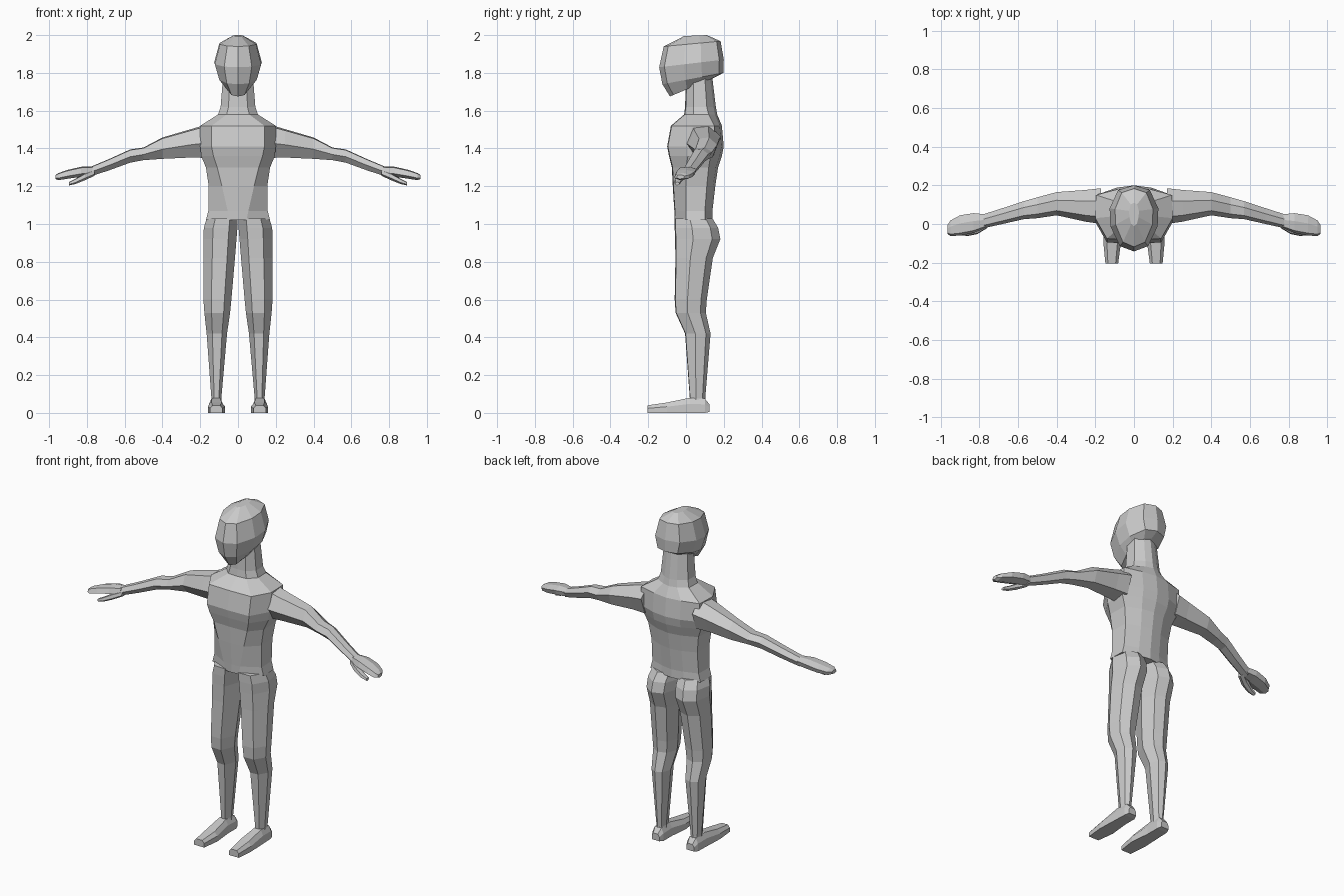
import bpy, bmesh
from mathutils import Vector


def loft(name, rings, mirror=False):
    """Skin a stack of equal-sized rings, cap both ends."""
    bm = bmesh.new()
    loops = [[bm.verts.new(Vector(p)) for p in r] for r in rings]
    n = len(loops[0])
    for a, b in zip(loops, loops[1:]):
        for i in range(n):
            j = (i + 1) % n
            bm.faces.new((a[i], a[j], b[j], b[i]))
    bm.faces.new(loops[0][::-1])
    bm.faces.new(loops[-1])
    bmesh.ops.recalc_face_normals(bm, faces=bm.faces)
    mesh = bpy.data.meshes.new(name)
    bm.to_mesh(mesh)
    bm.free()
    ob = bpy.data.objects.new(name, mesh)
    bpy.context.collection.objects.link(ob)
    if mirror:
        mod = ob.modifiers.new("mirror", 'MIRROR')
        mod.use_axis[0] = True
        mod.use_mirror_merge = False
    return ob


def symmetric(half):
    """Complete a half ring whose first and last points lie on x = 0."""
    return half + [(-x, y, z) for x, y, z in half[-2:0:-1]]


# Torso and neck: z, front y, front half width, side half width, side y front, side y back, back y
torso = [
    (1.02, -.060, .045, .170, .00, .10, .140),
    (1.07, -.062, .055, .157, .00, .10, .140),
    (1.20, -.070, .085, .155, .00, .11, .155),
    (1.30, -.075, .110, .170, .00, .12, .170),
    (1.36, -.090, .130, .195, .01, .13, .190),
    (1.41, -.100, .140, .200, .01, .15, .200),
    (1.52, -.080, .140, .200, .03, .15, .190),
    (1.58, -.010, .060, .105, .04, .12, .165),
    (1.62, -.005, .050, .092, .04, .11, .158),
    (1.77, .000, .045, .080, .04, .10, .140),
]
loft("torso_and_neck", [symmetric([
    (0, yf, z), (wf, yf + .004, z), (ws, y1, z), (ws * .98, y2, z),
    (ws * .45, yb - .012, z), (0, yb, z)]) for z, yf, wf, ws, y1, y2, yb in torso])

# Head: front z, back z, front y, back y, half width (rings tilt up to the back)
head = [
    (1.675, 1.775, -.085, .150, .060),
    (1.740, 1.800, -.125, .198, .102),
    (1.830, 1.870, -.142, .200, .126),
    (1.940, 1.968, -.118, .183, .098),
    (1.995, 2.000, -.010, .110, .025),
]
rings = []
for zf, zb, yf, yb, w in head:
    half = [(x * w, yf + t * (yb - yf), zf + t * (zb - zf))
            for x, t in ((0, 0), (.58, .08), (.97, .38), (1, .65), (.65, .93), (0, 1))]
    rings.append(symmetric(half))
loft("head", rings)

# Legs: z, inner x, outer x, front y, back y
leg = [
    (1.03, .002, .166, -.060, .140),
    (.98, .003, .181, -.060, .170),
    (.92, .008, .183, -.058, .182),
    (.82, .016, .183, -.056, .142),
    (.60, .035, .183, -.060, .110),
    (.53, .042, .178, -.055, .105),
    (.42, .058, .166, -.005, .130),
    (.08, .088, .141, .020, .102),
    (.05, .085, .143, .020, .105),
]
leg_shape = ((.25, 0), (.72, .02), (1, .4), (.9, .82), (.55, 1), (.18, .9), (0, .5))
loft("leg", [[(xi + u * (xo - xi), yf + v * (yb - yf), z) for u, v in leg_shape]
             for z, xi, xo, yf, yb in leg], mirror=True)

# Feet: y, inner x, outer x, sole z, top z
foot = [
    (-.205, .082, .148, 0, .040),
    (-.100, .068, .158, 0, .055),
    (.020, .080, .153, 0, .080),
    (.100, .080, .150, 0, .075),
    (.125, .090, .140, .005, .045),
]
foot_shape = ((0, 0), (1, 0), (1, .6), (.8, 1), (.2, 1), (0, .6))
loft("foot", [[(xi + u * (xo - xi), y, zb + v * (zt - zb)) for u, v in foot_shape]
              for y, xi, xo, zb, zt in foot], mirror=True)


# Arms, hands and thumbs: x, front y, back y, bottom z, top z
def limb(name, table, shape):
    loft(name, [[(x, yf + u * (yb - yf), zb + v * (zt - zb)) for u, v in shape]
                for x, yf, yb, zb, zt in table], mirror=True)


arm_shape = ((0, .45), (.2, .95), (.65, 1), (1, .65), (.8, .08), (.3, 0))
limb("arm", [
    (.17, .000, .185, 1.350, 1.525),
    (.25, .012, .176, 1.352, 1.502),
    (.40, .045, .165, 1.345, 1.458),
    (.50, .030, .138, 1.338, 1.405),
    (.57, .025, .118, 1.325, 1.395),
    (.68, .000, .082, 1.285, 1.345),
    (.78, -.022, .050, 1.252, 1.303),
], arm_shape)
flat_shape = ((0, .3), (.12, .9), (.6, 1), (1, .75), (.9, .2), (.4, 0))
limb("hand", [
    (.77, -.022, .050, 1.255, 1.305),
    (.83, -.046, .056, 1.250, 1.303),
    (.90, -.060, .045, 1.240, 1.287),
    (.95, -.062, .018, 1.232, 1.270),
    (.966, -.050, -.008, 1.238, 1.260),
], flat_shape)
limb("thumb", [
    (.76, -.022, .025, 1.255, 1.285),
    (.81, -.052, -.005, 1.232, 1.268),
    (.86, -.062, -.025, 1.212, 1.240),
    (.895, -.058, -.034, 1.204, 1.222),
], flat_shape)
